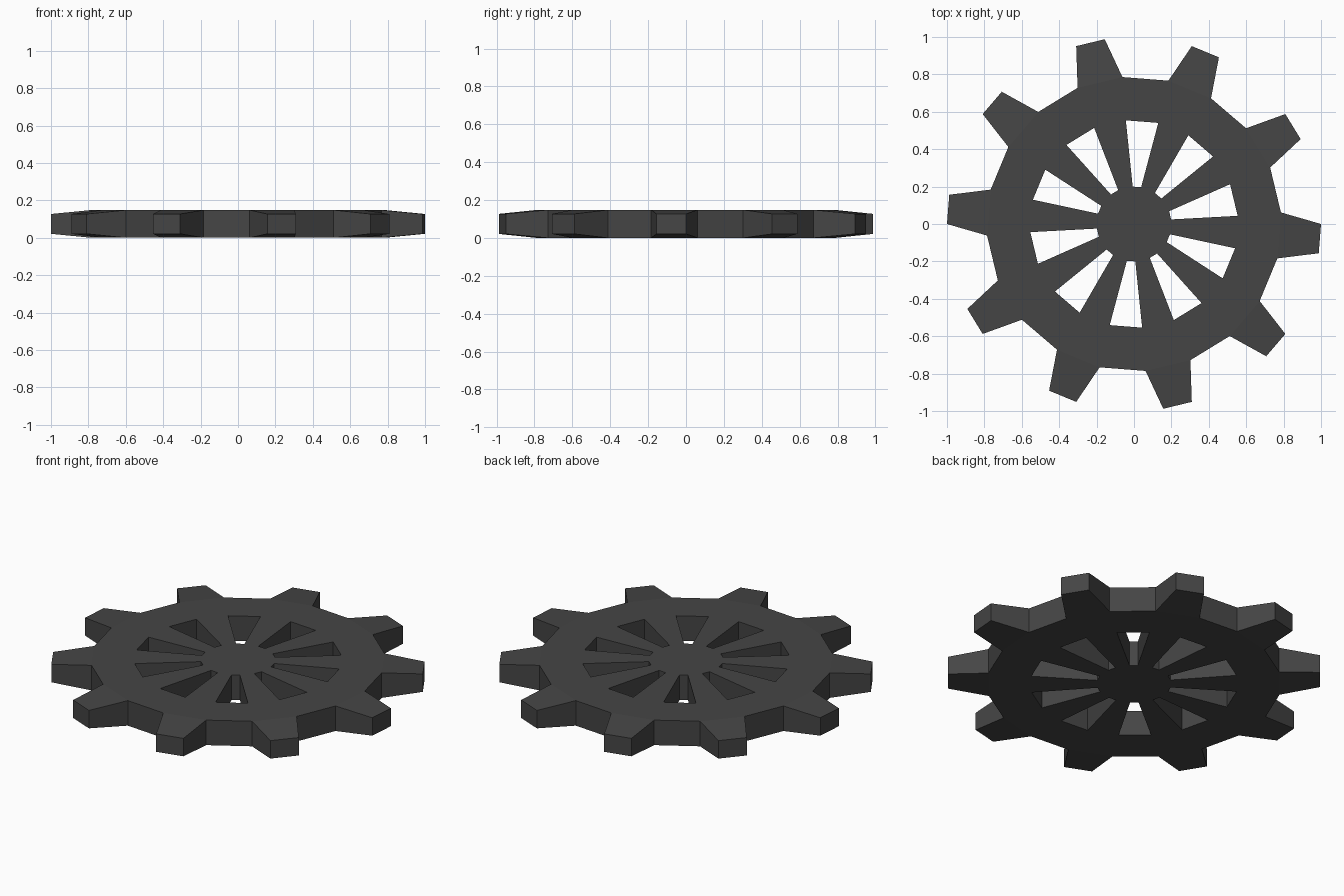
import bpy, bmesh
from math import radians, cos, sin

if "Cube" in bpy.data.objects:
    bpy.data.objects.remove(bpy.data.objects["Cube"])

TEETH = 10
PITCH = 360 / TEETH
PHASE = -4.5            # centre angle of the first tooth
H = 0.148               # full thickness
TIP_INSET = 0.021       # teeth get thinner towards the tip
R_TIP, R_ROOT, R_RIM, R_HUB = 1.0, 0.788, 0.556, 0.2

bm = bmesh.new()


def pair(r, deg, inset=0.0):
    """Bottom and top vertex at a polar position."""
    a = radians(deg)
    return [bm.verts.new((r * cos(a), r * sin(a), z)) for z in (inset, H - inset)]


def slab(*pairs):
    """Top and bottom faces over counter-clockwise vertex pairs."""
    bm.faces.new([p[1] for p in pairs])
    bm.faces.new([p[0] for p in reversed(pairs)])


def wall(a, b):
    """Vertical face between two vertex pairs."""
    bm.faces.new((a[0], b[0], b[1], a[1]))


# Vertex pairs on both sides of every tooth and spoke
sectors = []
for i in range(TEETH):
    c = PHASE + i * PITCH
    sectors.append({
        "tip": [pair(R_TIP, c + s * 4.5, TIP_INSET) for s in (-1, 1)],
        "root": [pair(R_ROOT, c + s * 9) for s in (-1, 1)],
        "rim": [pair(R_RIM, c + s * 9) for s in (-1, 1)],
        "hub": [pair(R_HUB, c + s * 11.5) for s in (-1, 1)],
    })

hub_loop = []
for i, s in enumerate(sectors):
    n = sectors[(i + 1) % TEETH]
    t, o, r, h = s["tip"], s["root"], s["rim"], s["hub"]
    # Tooth
    slab(o[0], t[0], t[1], o[1])
    wall(o[0], t[0])
    wall(t[0], t[1])
    wall(t[1], o[1])
    # Rim behind the tooth and across the gap
    slab(r[0], o[0], o[1], r[1])
    slab(r[1], o[1], n["root"][0], n["rim"][0])
    wall(o[1], n["root"][0])
    # Spoke and the walls of the opening after it
    slab(h[0], r[0], r[1], h[1])
    wall(h[1], r[1])
    wall(r[1], n["rim"][0])
    wall(n["rim"][0], n["hub"][0])
    wall(n["hub"][0], h[1])
    hub_loop += h

# Hub discs
slab(*hub_loop)

bmesh.ops.recalc_face_normals(bm, faces=bm.faces)
mesh = bpy.data.meshes.new("spoked_gear")
bm.to_mesh(mesh)
bm.free()
gear = bpy.data.objects.new("spoked_gear", mesh)
bpy.context.collection.objects.link(gear)

# Dark grey finish
mat = bpy.data.materials.new("dark_grey")
mat.diffuse_color = (0.06, 0.06, 0.06, 1)
mat.use_nodes = True
mat.node_tree.nodes["Principled BSDF"].inputs["Base Color"].default_value = mat.diffuse_color
mesh.materials.append(mat)
